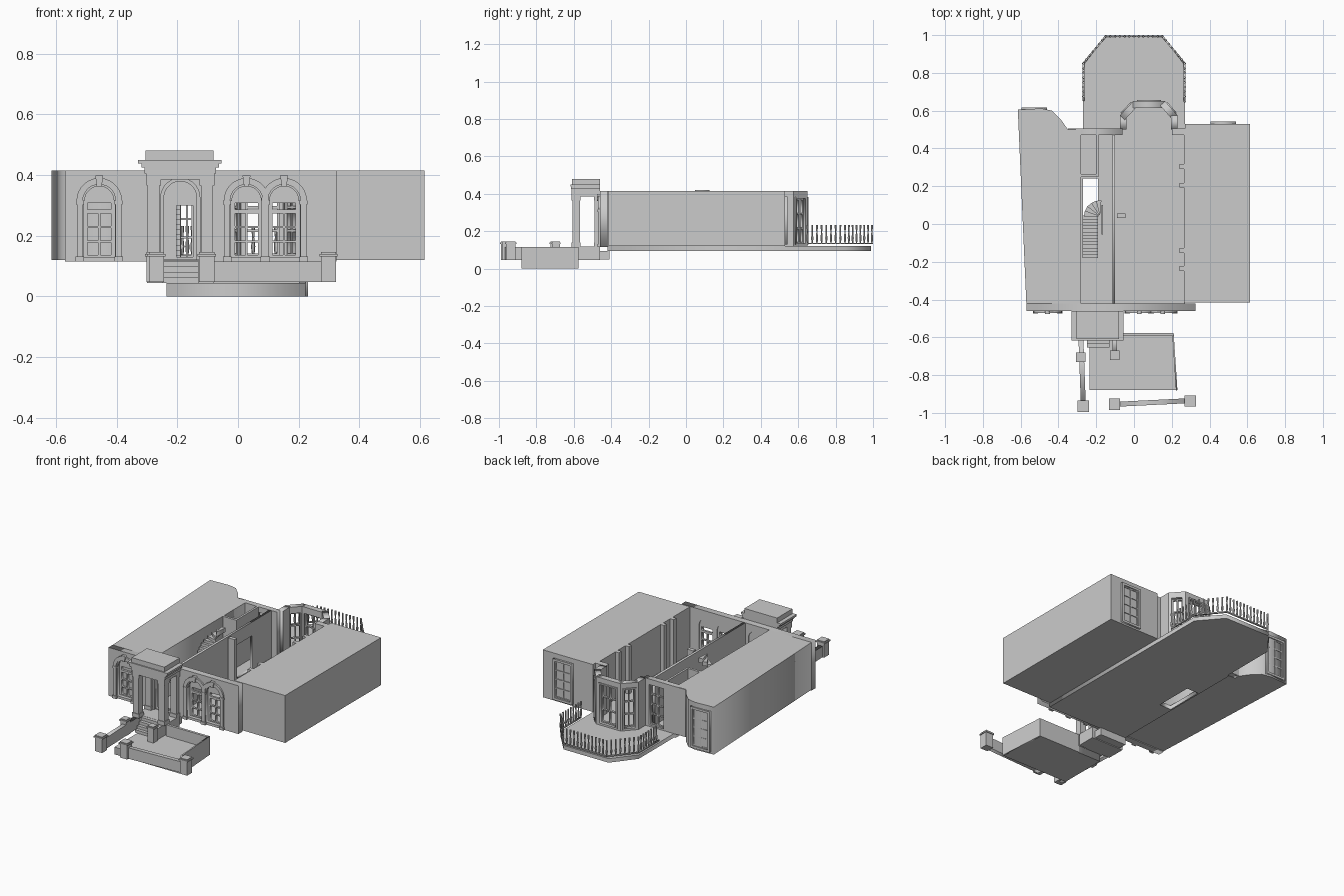
import bpy, bmesh
from math import sin, cos, pi, radians
from mathutils import Matrix, Vector

if "Cube" in bpy.data.objects:
    bpy.data.objects.remove(bpy.data.objects["Cube"])


def mesh_obj(name, bm):
    me = bpy.data.meshes.new(name)
    bmesh.ops.recalc_face_normals(bm, faces=bm.faces)
    bm.to_mesh(me)
    bm.free()
    ob = bpy.data.objects.new(name, me)
    bpy.context.collection.objects.link(ob)
    return ob


def boxes(name, specs):
    """One object made of boxes (x0, x1, y0, y1, z0, z1)."""
    bm = bmesh.new()
    for x0, x1, y0, y1, z0, z1 in specs:
        m = Matrix.Translation(((x0 + x1) / 2, (y0 + y1) / 2, (z0 + z1) / 2)) @ \
            Matrix.Diagonal((x1 - x0, y1 - y0, z1 - z0, 1))
        bmesh.ops.create_cube(bm, size=1, matrix=m)
    return mesh_obj(name, bm)


def plate(name, outline, holes, w0, w1, m=Matrix()):
    """Flat outline with holes, extruded from w0 to w1 in the frame m."""
    cu = bpy.data.curves.new(name, 'CURVE')
    cu.dimensions, cu.fill_mode, cu.extrude = '2D', 'BOTH', abs(w1 - w0) / 2
    for loop in [outline] + list(holes):
        s = cu.splines.new('POLY')
        s.points.add(len(loop) - 1)
        for p, (u, v) in zip(s.points, loop):
            p.co = (u, v, 0, 1)
        s.use_cyclic_u = True
    tmp = bpy.data.objects.new(name, cu)
    bpy.context.collection.objects.link(tmp)
    dg = bpy.context.evaluated_depsgraph_get()
    me = bpy.data.meshes.new_from_object(tmp.evaluated_get(dg))
    bpy.data.objects.remove(tmp)
    bm = bmesh.new()
    bm.from_mesh(me)
    bmesh.ops.remove_doubles(bm, verts=bm.verts, dist=1e-5)
    bm.transform(m @ Matrix.Translation((0, 0, (w0 + w1) / 2)))
    return mesh_obj(name, bm)


def rect(u0, u1, v0, v1):
    return [(u0, v0), (u1, v0), (u1, v1), (u0, v1)]


def arch(c, r, z0, zs, n=14):
    return [(c - r, z0), (c + r, z0)] + [(c + r * cos(pi * i / n), zs + r * sin(pi * i / n)) for i in range(n + 1)]


def frame(a, b):
    """Wall frame: u from a to b, v up, w to the right (outside)."""
    d = (Vector(b) - Vector(a)).normalized()
    return Matrix(((d.x, 0, d.y, a[0]), (d.y, 0, -d.x, a[1]), (0, 1, 0, 0), (0, 0, 0, 1)))


def panes(u0, u1, v0, v1, cols, rows, bar=0.007):
    w, h = (u1 - u0 - bar) / cols, (v1 - v0 - bar) / rows
    return [rect(u0 + bar + i * w, u0 + (i + 1) * w, v0 + bar + j * h, v0 + (j + 1) * h)
            for i in range(cols) for j in range(rows)]


Z0, Z1 = 0.12, 0.415

# neighbouring solid houses
plate("left_house", [(-.57, -.42), (-.28, -.42), (-.28, .5), (-.35, .5), (-.385, .55), (-.435, .6), (-.49, .612),
                     (-.615, .605)], [], Z0, Z1)
boxes("right_house", [(.27, .615, -.415, .53, Z0, Z1)])

# ground floor slab with rear terrace and stair well
plate("floor_slab", [(-.28, -.42), (.27, -.42), (.27, .85), (.15, .99), (-.16, .99), (-.27, .85), (-.27, .5),
                     (-.28, .5)], [rect(-.27, -.19, .0, .24)], .095, .12)

# front wall with arched openings
F = frame((0, -.46), (1, -.46))
WIN = (-.457, .028, .152)
door_c = -.19
plate("front_wall", rect(-.57, .325, .115, Z1),
      [arch(c, .052, .13, .315) for c in WIN] + [arch(door_c, .055, .122, .325)], -.04, 0, F)

# arched windows: glazing, archivolt, pilasters, keystone
for c in WIN:
    plate("front_window", arch(c, .052, .13, .315),
          panes(c - .045, c + .045, .13, .28, 2, 3) + [rect(c - .038, c + .038, .287, .308)], -.035, -.022, F)
    ring = arch(c, .075, 0, .315)[2:] + arch(c, .054, 0, .315)[:1:-1]
    plate("window_arch", ring, [], -.001, .01, F)
    plate("arch_inner_moulding", arch(c, .058, 0, .315)[2:] + arch(c, .048, 0, .315)[:1:-1], [], -.012, .004, F)
    plate("keystone", [(c - .008, .362), (c + .008, .362), (c + .013, .398), (c - .013, .398)], [], 0, .016, F)
    specs = []
    for s in (-1, 1):
        p = c + s * .064
        specs += [(p - .01, p + .01, -.469, -.459, .12, .315), (p - .014, p + .014, -.474, -.459, .115, .132),
                  (p - .013, p + .013, -.473, -.459, .303, .316)]
    boxes("window_pilasters", specs)

# front door
plate("front_door", arch(door_c, .055, .122, .325),
      [rect(door_c - .012, door_c + .042, .13, .30)], -.035, -.02, F)
plate("door_arch", arch(door_c, .066, .12, .325)[1:] + [(door_c - .066, .12), (door_c - .054, .12)] +
      arch(door_c, .054, .12, .325)[:1:-1] + [(door_c + .054, .12)], [], 0, .012, F)

# portico
boxes("porch_floor", [(-.3, -.08, -.575, -.46, .045, .118), (-.28, -.1, -.57, -.41, .05, .095)])
boxes("porch_steps", [(-.25, -.13, -.655 + .02 * i, -.575, .045, .063 + .018 * i) for i in range(4)])
for x in (-.278, -.102):
    specs = []
    for y in (-.588, -.475):
        h = .022 if y < -.5 else .015
        specs += [(x - .02, x + .02, y - h + .002, y + h - .002, .115, .385),
                  (x - .024, x + .024, y - h - .002, y + h + .002, .115, .14),
                  (x - .024, x + .024, y - h - .002, y + h + .002, .365, .385)]
    boxes("portico_columns", specs)
boxes("entablature", [(-.303, -.077, -.612, -.46, .385, .405), (-.308, -.072, -.613, -.46, .405, .425),
                      (-.318, -.062, -.615, -.46, .425, .438), (-.33, -.055, -.617, -.46, .438, .45),
                      (-.305, -.08, -.61, -.46, .45, .48)])

# sunken front court
plate("court_floor", [(-.235, -.88), (.23, -.88), (.21, -.58), (-.235, -.58)], [], 0, .045)
boxes("court_back_wall", [(-.08, .21, -.592, -.576, .0, .115)])
C = frame((.23, -.88), (.21, -.578))
plate("court_side_wall", rect(0, .30, 0, .115), [], -.008, 0, C)

# garden walls and posts
for a, b in [((-.268, -.965), (-.282, -.58)), ((-.105, -.955), (.3, -.935)), ((-.102, -.69), (-.102, -.58))]:
    L = (Vector(b) - Vector(a)).length
    plate("garden_wall", rect(0, L, .047, .115), [], -.013, .013, frame(a, b))
for x, y, r in [(-.268, -.965, .025), (-.282, -.705, .02), (-.103, -.955, .025), (.298, -.937, .025), (-.102, -.695, .02)]:
    boxes("garden_post", [(x - r, x + r, y - r, y + r, .047, .132),
                          (x - r - .005, x + r + .005, y - r - .005, y + r + .005, .132, .14),
                          (x - r, x + r, y - r, y + r, .14, .146)])

# interior walls
plate("hall_wall", rect(0, .89, .12, Z1), [rect(.53, .7, .122, .33)], -.015, 0, frame((-.1, -.42), (-.1, .47)))
boxes("back_room_walls", [(-.28, -.195, .25, .265, Z0, Z1), (-.2, -.187, .25, .47, Z0, Z1)])
boxes("wall_pier", [(-.09, -.045, .032, .056, Z0, Z1)])
boxes("room_piers", [(.24, .27, y - .013, y + .013, Z0, Z1) for y in (.305, .205, -.14, -.235)] +
      [(.264, .27, -.415, .47, Z0, Z1)])

# rear wall and window beside the bay
R = frame((-.06, .505), (-.35, .505))
plate("rear_wall", rect(0, .29, .12, Z1), [rect(.04, .14, .13, .38)], -.035, 0, R)
plate("rear_window", rect(.04, .14, .13, .38), panes(.04, .14, .13, .38, 2, 4), -.025, -.013, R)
boxes("rear_wall_end", [(.2, .27, .47, .505, Z0, Z1)])

# rear bay
bay = [(.23, .5), (.23, .575), (.165, .65), (-.005, .65), (-.075, .575), (-.075, .5)]
for i, (a, b) in enumerate(zip(bay, bay[1:])):
    L = (Vector(b) - Vector(a)).length
    M = frame(a, b)
    if i in (0, 4):
        plate("bay_side", rect(0, L, .115, Z1), [], -.035, 0, M)
        continue
    g = .02 if i != 2 else .03
    plate("bay_wall", rect(0, L, .115, Z1), [rect(g, L - g, .135, .375)], -.035, 0, M)
    plate("bay_window", rect(g, L - g, .135, .375), panes(g, L - g, .135, .375, 2, 3), -.026, -.012, M)
    plate("bay_window_trim", rect(g - .008, L - g + .008, .128, .384), [rect(g, L - g, .135, .375)], 0, .006, M)

# rear windows of the neighbours
for x, y in ((.54, .53), (-.46, .606)):
    M = frame((x, y), (x - 1, y))
    plate("house_window_trim", rect(0, .135, .13, .385), [rect(.014, .121, .144, .371)], -.001, .012, M)
    plate("house_window_bars", rect(.014, .121, .144, .371), panes(.014, .121, .144, .371, 2, 4), -.001, .005, M)

# staircase: straight flight, then winders
rise = .3 / 18
boxes("stair_flight", [(-.272, -.19, -.18 + .017 * i, -.16 + .017 * i, max(Z0, Z0 + rise * (i - .6)), Z0 + rise * (i + 1))
                       for i in range(13)])
for i in range(5):
    a0, a1 = radians(180 - 19 * i), radians(180 - 19 * (i + 1))
    p = [(-.18 + r * cos(a), .04 + r * sin(a)) for a in (a0, a1) for r in ((.008, .085) if a == a0 else (.085, .008))]
    plate("stair_winder", p, [], Z0 + rise * (i + 12.4), Z0 + rise * (i + 14))
boxes("stair_newel", [(-.172, -.165, -.055, .1, .30, .31), (-.172, -.165, -.055, -.048, Z0, .31),
                      (-.172, -.165, .093, .1, Z0, .31)])

# terrace balustrade
bm = bmesh.new()
prof = [(.003, .135), (.006, .15), (.007, .165), (.0035, .195), (.0055, .215), (.006, .232)]
rail = [(.268, .65), (.268, .85), (.15, .994), (-.15, .994), (-.268, .85), (-.268, .65)]
N = 6
for a, b in zip(rail, rail[1:]):
    d = Vector(b) - Vector(a)
    n = round(d.length / .025)
    for k in range(n):
        c = Vector(a) + d * (k / n)
        rings = [[bm.verts.new((c.x + r * cos(2 * pi * j / N), c.y + r * sin(2 * pi * j / N), z)) for j in range(N)]
                 for r, z in prof]
        bm.faces.new(rings[0])
        bm.faces.new(rings[-1])
        for p, q in zip(rings, rings[1:]):
            for j in range(N):
                bm.faces.new((p[j], p[(j + 1) % N], q[(j + 1) % N], q[j]))
    plate("balustrade_rail", rect(0, d.length, .131, .138), [], -.005, .005, frame(a, b))
mesh_obj("balusters", bm)
